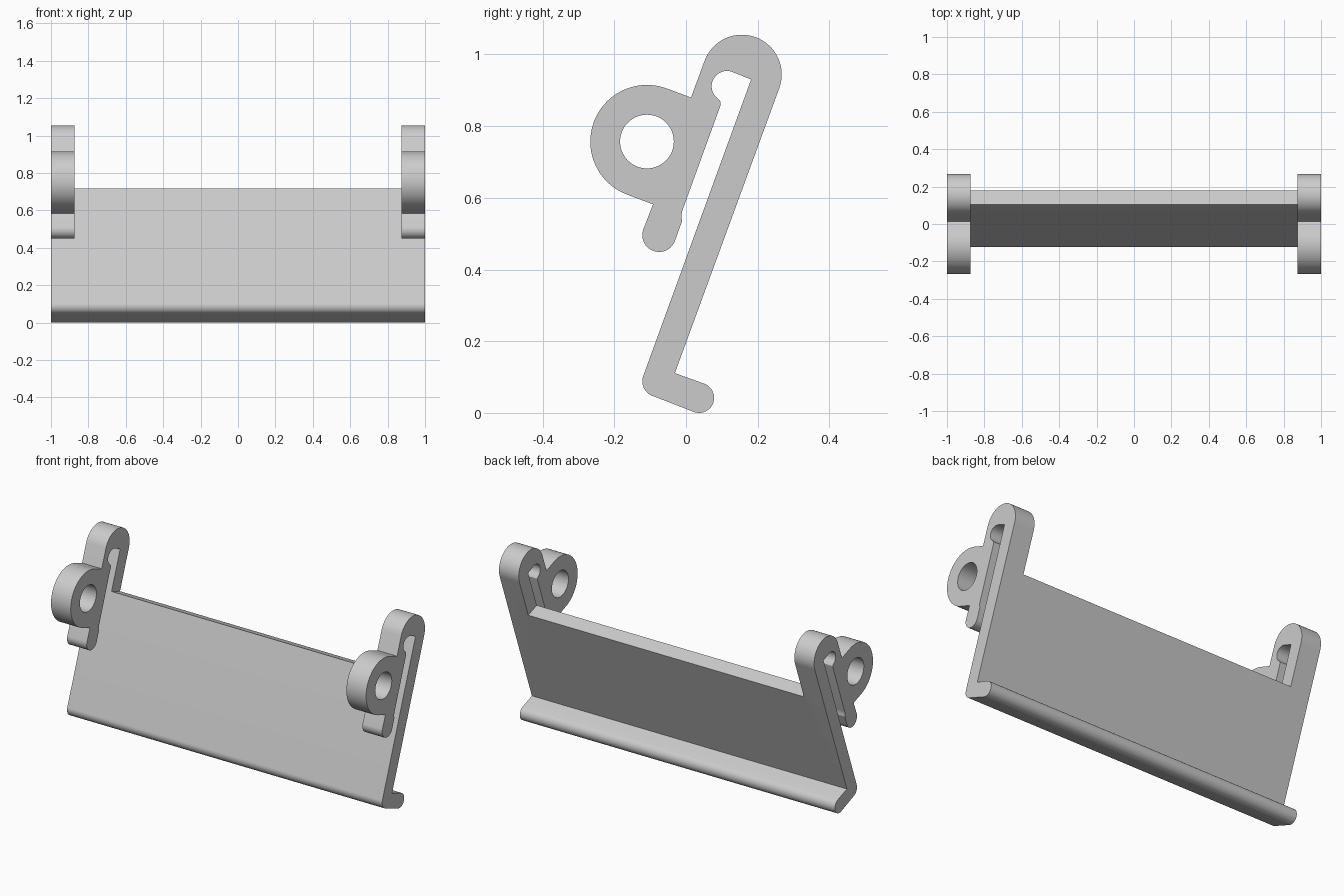
import bpy, bmesh, math
from mathutils import Vector

if "Cube" in bpy.data.objects:
    bpy.data.objects.remove(bpy.data.objects["Cube"])

LEAN = math.radians(20)
UP = Vector((math.sin(LEAN), math.cos(LEAN)))       # along the leaning plate (y, z)
OUT = Vector((math.cos(LEAN), -math.sin(LEAN)))     # through the plate, towards the back


def arc(cy, cz, r, a0, a1, n):
    """Points on a circle in the y-z plane, angles in degrees."""
    angles = [math.radians(a0 + (a1 - a0) * i / n) for i in range(n + 1)]
    return [(cy + r * math.cos(a), cz + r * math.sin(a)) for a in angles]


def extrude(name, profile, half_width):
    """Solid made from a y-z profile, extruded symmetrically along x."""
    bm = bmesh.new()
    face = bm.faces.new([bm.verts.new((-half_width, y, z)) for y, z in profile])
    new = bmesh.ops.extrude_face_region(bm, geom=[face])["geom"]
    bmesh.ops.translate(bm, vec=(2 * half_width, 0, 0),
                        verts=[v for v in new if isinstance(v, bmesh.types.BMVert)])
    bmesh.ops.recalc_face_normals(bm, faces=bm.faces)
    mesh = bpy.data.meshes.new(name)
    bm.to_mesh(mesh)
    bm.free()
    ob = bpy.data.objects.new(name, mesh)
    bpy.context.collection.objects.link(ob)
    return ob


def cut(ob, cutter):
    """Subtract the cutter and remove it."""
    mod = ob.modifiers.new("cut", 'BOOLEAN')
    mod.operation = 'DIFFERENCE'
    mod.solver = 'EXACT'
    mod.object = cutter
    cutter.hide_render = True
    bpy.context.view_layer.objects.active = ob
    bpy.ops.object.modifier_apply(modifier=mod.name)
    bpy.data.objects.remove(cutter)


# Full section: plate, hook top, ring, finger and foot
profile = [(-0.031, 0.111)]
profile += arc(0.156, 0.944, 0.111, -20, 160, 32)       # rounded hook top
profile += [(0.014, 0.880)]
profile += arc(-0.109, 0.757, 0.158, 70, 250, 36)       # outside of ring
profile += [(-0.092, 0.582)]
profile += arc(-0.075, 0.496, 0.047, 160, 340, 20)      # finger end
profile += [(-0.011, 0.535), (-0.013, 0.550), (-0.010, 0.565)]
profile += [(0.096, 0.857), (0.097, 0.865), (0.094, 0.872)]
profile += arc(0.1145, 0.911, 0.043, 217, 70, 20)       # relief at top of slot
profile += [(0.1815, 0.930)]
profile += arc(-0.079, 0.088, 0.043, 160, 250, 12)      # lower front corner
profile += arc(0.0365, 0.042, 0.042, 250, 430, 20)      # foot end
bracket = extrude("clip_bracket", profile, 1.0)

# Middle removed above the plate edge, leaving a hook at each end
edge = Vector((0.105, 0.715))
steps = [(-0.022, 0), (0.3, 0), (0.3, 0.6), (-0.6, 0.6), (-0.6, -0.4), (-0.022, -0.4)]
cut(bracket, extrude("middle_cutter", [edge + OUT * a + UP * b for a, b in steps], 0.875))

# Pivot holes through both rings
cut(bracket, extrude("hole_cutter", arc(-0.109, 0.757, 0.075, 0, 352.5, 47), 1.2))

# Plain grey finish
grey = bpy.data.materials.new("light_grey")
grey.diffuse_color = (0.6, 0.6, 0.6, 1)
grey.use_nodes = True
grey.node_tree.nodes["Principled BSDF"].inputs["Base Color"].default_value = grey.diffuse_color
bracket.data.materials.clear()
bracket.data.materials.append(grey)
for poly in bracket.data.polygons:
    poly.material_index = 0

bpy.ops.object.select_all(action='DESELECT')
bracket.select_set(True)
bpy.context.view_layer.objects.active = bracket
bpy.ops.object.shade_smooth_by_angle(angle=math.radians(25))
